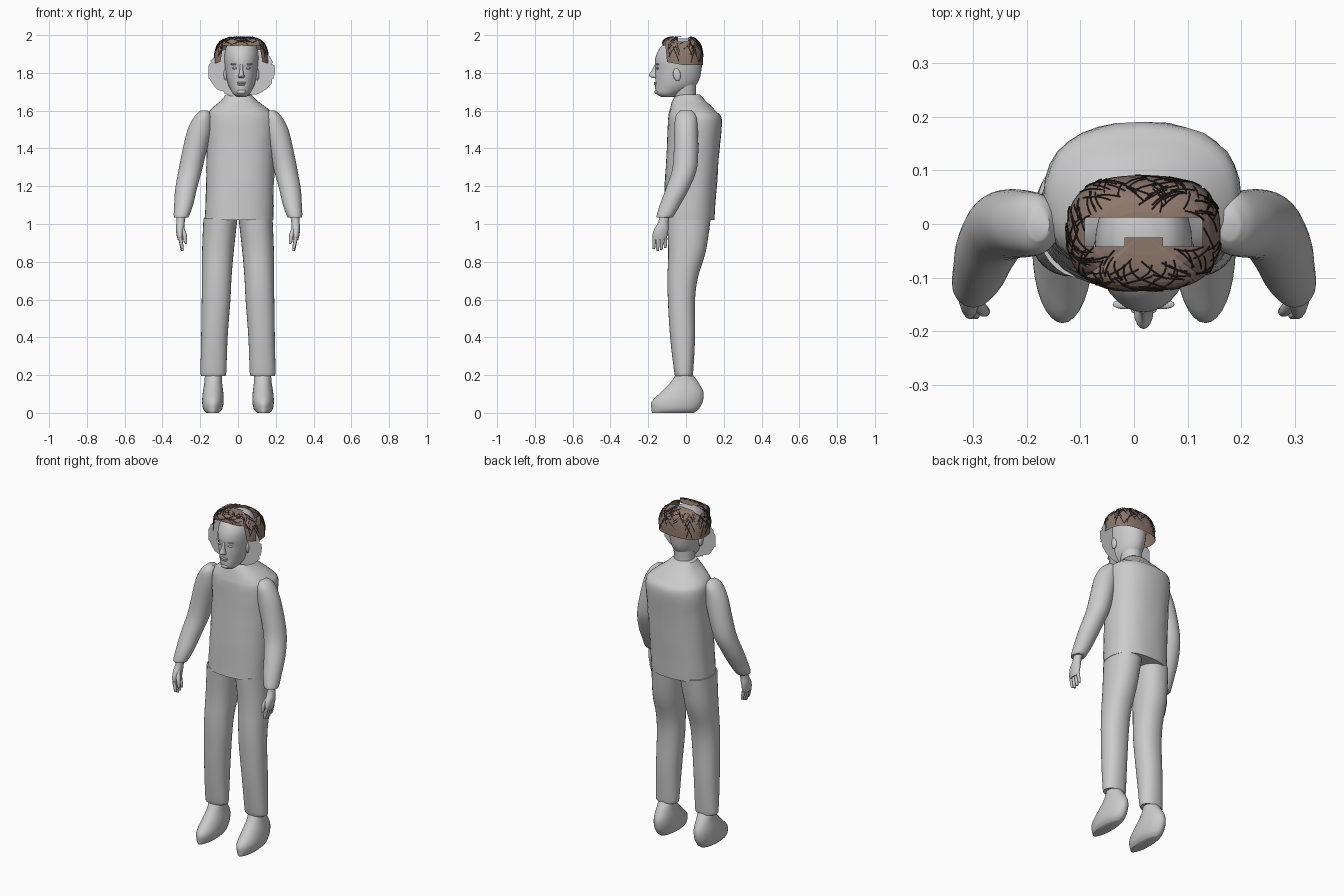
import bpy, bmesh, math, random
from mathutils import Vector

random.seed(4)
if "Cube" in bpy.data.objects:
    bpy.data.objects.remove(bpy.data.objects["Cube"], do_unlink=True)


def material(name, color):
    m = bpy.data.materials.new(name)
    m.use_nodes = True
    m.diffuse_color = (*color, 1)
    m.node_tree.nodes["Principled BSDF"].inputs["Base Color"].default_value = (*color, 1)
    return m


GREY = material("plain grey", (0.6, 0.6, 0.6))
BROWN = material("brown hair", (0.27, 0.19, 0.15))
DARK = material("dark strands", (0.035, 0.026, 0.022))


def finish(bm, name, mat, smooth=True):
    mesh = bpy.data.meshes.new(name)
    bmesh.ops.recalc_face_normals(bm, faces=bm.faces)
    for f in bm.faces:
        f.smooth = smooth
    bm.to_mesh(mesh)
    bm.free()
    mesh.materials.append(mat)
    obj = bpy.data.objects.new(name, mesh)
    bpy.context.collection.objects.link(obj)
    if smooth:
        bpy.ops.object.select_all(action="DESELECT")
        obj.select_set(True)
        bpy.context.view_layer.objects.active = obj
        bpy.ops.object.shade_smooth_by_angle(angle=math.radians(50))
    return obj


def spline(a, b, c, d, t):
    return 0.5 * (2 * b + (c - a) * t + (2 * a - 5 * b + 4 * c - d) * t * t
                  + (3 * b - a - 3 * c + d) * t ** 3)


def loft(name, rings, side=1, power=2.0, segs=32, steps=4, bumps=0.0):
    """Rings are (z, centre x, centre y, half width, half depth), joined by a smooth skin."""
    n = len(rings)
    rows = []
    for i in range(n - 1):
        a, b, c, d = (rings[max(0, min(n - 1, i + k))] for k in (-1, 0, 1, 2))
        for s in range(steps):
            rows.append([spline(*p, s / steps) for p in zip(a, b, c, d)])
    rows.append(rings[-1])
    bm = bmesh.new()
    loops = []
    for z, cx, cy, rx, ry in rows:
        loop = []
        for k in range(segs):
            t = math.tau * k / segs
            x, y = (math.copysign(abs(v) ** (2 / power), v) for v in (math.cos(t), math.sin(t)))
            g = 1 + random.uniform(-bumps, bumps)
            loop.append(bm.verts.new((side * (cx + rx * x * g), cy + ry * y * g, z)))
        loops.append(loop)
    for lo, hi in zip(loops, loops[1:]):
        for k in range(segs):
            j = (k + 1) % segs
            bm.faces.new((lo[k], lo[j], hi[j], hi[k]))
    bm.faces.new(loops[0])
    bm.faces.new(loops[-1])
    return finish(bm, name, GREY)


def ball(name, loc, scale, tilt=0.0):
    bm = bmesh.new()
    bmesh.ops.create_uvsphere(bm, u_segments=16, v_segments=10, radius=1)
    obj = finish(bm, name, GREY)
    obj.location, obj.scale, obj.rotation_euler = loc, scale, (tilt, 0, 0)
    return obj


# Torso with a hunched upper back and sloped collar
loft("torso", [(1.02, .005, .015, .182, .135), (1.2, .01, .025, .18, .138),
               (1.4, .014, .038, .181, .14), (1.55, .016, .047, .184, .143),
               (1.6, .01, .035, .16, .122), (1.65, .006, .017, .1, .09),
               (1.685, .003, .01, .068, .063)], power=2.4, bumps=.008)

# Limbs, mirrored for each side
for side, label in ((-1, "right"), (1, "left")):
    loft(label + "_leg", [(.2, .13, -.01, .062, .045), (.215, .13, -.012, .068, .05),
                          (.4, .125, -.018, .07, .066), (.6, .116, -.024, .076, .072),
                          (.72, .112, -.017, .078, .081), (.86, .106, .006, .084, .1),
                          (1.03, .093, .015, .09, .116)], side, 2.2)
    loft(label + "_shoe", [(0, .134, -.07, .034, .11), (.02, .134, -.058, .05, .125),
                           (.06, .133, -.046, .057, .135), (.11, .132, -.02, .054, .112),
                           (.16, .131, -.008, .047, .075), (.21, .13, -.01, .045, .04)], side)
    loft(label + "_sleeve", [(1.035, .3, -.114, .03, .032), (1.04, .3, -.112, .04, .044),
                             (1.1, .288, -.085, .05, .054), (1.18, .276, -.048, .057, .061),
                             (1.28, .254, -.01, .062, .065), (1.38, .232, 0, .064, .065),
                             (1.5, .203, 0, .064, .062), (1.57, .185, 0, .045, .055),
                             (1.6, .178, 0, .02, .03)], side)
    loft(label + "_palm", [(.915, .306, -.14, .013, .034), (.94, .307, -.138, .018, .04),
                           (.975, .307, -.13, .022, .037), (1.01, .304, -.12, .022, .027),
                           (1.05, .3, -.112, .024, .028)], side, segs=16)
    for k, length in enumerate((.05, .06, .055, .045)):
        y = -.17 + k * .02
        loft(label + "_finger_%d" % k, [(.925 - length - .008, .294, y, .004, .004),
                                        (.925 - length, .296, y, .008, .008),
                                        (.925, .306, y + .002, .01, .01)], side, segs=10)
    loft(label + "_thumb", [(.895, .277, -.165, .004, .004), (.905, .278, -.164, .009, .009),
                            (.945, .284, -.16, .012, .011), (.985, .3, -.14, .013, .012)],
         side, segs=10)

# Neck and head, the head given as (z, front, back, half width)
MID = .018
loft("neck", [(1.62, .01, .01, .056, .055), (1.68, .014, -.005, .055, .058),
              (1.75, MID, -.01, .058, .065)])
head = [(1.672, -.13, -.06, .025), (1.69, -.158, -.03, .045), (1.72, -.163, .035, .062),
        (1.745, -.162, .06, .072), (1.78, -.163, .075, .08), (1.82, -.162, .082, .086),
        (1.86, -.165, .087, .09), (1.9, -.156, .085, .09), (1.94, -.132, .075, .08),
        (1.97, -.092, .048, .055), (1.983, -.05, .012, .02)]
loft("head", [(z, MID, (f + b) / 2, w, (b - f) / 2) for z, f, b, w in head])

# Facial features
loft("nose", [(1.772, MID, -.16, .012, .012), (1.78, MID, -.166, .018, .024),
              (1.79, MID, -.168, .015, .028), (1.815, MID, -.162, .009, .018),
              (1.845, MID, -.158, .008, .008)], segs=16)
ball("upper_lip", (MID, -.161, 1.748), (.024, .009, .005))
ball("lower_lip", (MID, -.16, 1.738), (.02, .009, .006))
ball("chin", (MID, -.152, 1.7), (.024, .014, .014))
for side, label in ((-1, "right"), (1, "left")):
    ball(label + "_eye", (MID + side * .034, -.15, 1.825), (.014, .008, .006))
    ball(label + "_brow", (MID + side * .036, -.15, 1.846), (.022, .009, .005))
    ball(label + "_ear", (MID + side * .084, -.048, 1.79), (.011, .02, .034), .15)

# Ragged flat sheet framing the face
bm = bmesh.new()
edge = []
for k in range(90):
    t = math.tau * k / 90
    r = random.uniform(.93, 1.04)
    edge.append(bm.verts.new((MID + .176 * r * math.cos(t), -.055, 1.81 + .135 * r * math.sin(t))))
bm.faces.new(edge)
bmesh.ops.triangulate(bm, faces=bm.faces)
finish(bm, "ragged_sheet", GREY, smooth=False)


# Hair shell, open over the forehead and in a band across the crown
def hair_point(t, phi, grow=1.0):
    s = max(math.cos(phi), 0) ** .6 * grow
    x, y = (math.copysign(abs(v) ** .75, v) for v in (math.cos(t), math.sin(t)))
    if y < -.6 and abs(x) < .72:
        low = 1.945
    else:
        low = 1.842 + .02 * max(0, -y)
    z = low + (1.992 - low) * max(math.sin(phi), 0) ** .7
    return Vector((MID + .144 * s * x, -.017 + .108 * s * y, z + (grow - 1) * .12))


def in_gap(p):
    forelock = abs(p.x - MID) < .036 and p.y < -.025
    return -.042 < p.y < .012 and abs(p.x - MID) < .11 and p.z > 1.93 and not forelock


COLS, ROWS = 40, 9
bm = bmesh.new()
grid = [[bm.verts.new(hair_point(math.tau * c / COLS, math.pi / 2 * r / ROWS * .985))
         for c in range(COLS)] for r in range(ROWS + 1)]
for lo, hi in zip(grid, grid[1:]):
    for c in range(COLS):
        d = (c + 1) % COLS
        bm.faces.new((lo[c], lo[d], hi[d], hi[c]))
bm.faces.new(grid[-1])
for axis, cuts in ((0, (-.11, -.036, .036, .11)), (1, (-.042, -.025, .012))):
    for cut in cuts:
        co, no = Vector(), Vector()
        co[axis] = cut + (MID if axis == 0 else 0)
        no[axis] = 1
        bmesh.ops.bisect_plane(bm, geom=bm.verts[:] + bm.edges[:] + bm.faces[:],
                               plane_co=co, plane_no=no)
gap = [f for f in bm.faces if in_gap(f.calc_center_median())]
bmesh.ops.delete(bm, geom=gap, context="FACES")
finish(bm, "hair_shell", BROWN, smooth=False)

# Criss-cross strands lying over the shell
curve = bpy.data.curves.new("hair_strands", "CURVE")
curve.dimensions = "3D"
curve.bevel_depth = .0014
curve.bevel_resolution = 0
for n in range(150):
    t, phi = random.uniform(0, math.tau), random.uniform(0, .9)
    dt, dphi = random.choice((-1, 1)) * random.uniform(.15, .4), random.uniform(.25, .55)
    points = [hair_point(t + dt * k / 4, phi + dphi * k / 4, 1.01 + .008 * k / 4)
              for k in range(5)]
    if any(in_gap(p) for p in points):
        continue
    strand = curve.splines.new("POLY")
    strand.points.add(len(points) - 1)
    for sp, p in zip(strand.points, points):
        sp.co = (*p, 1)
curve.materials.append(DARK)
strands = bpy.data.objects.new("hair_strands", curve)
bpy.context.collection.objects.link(strands)
